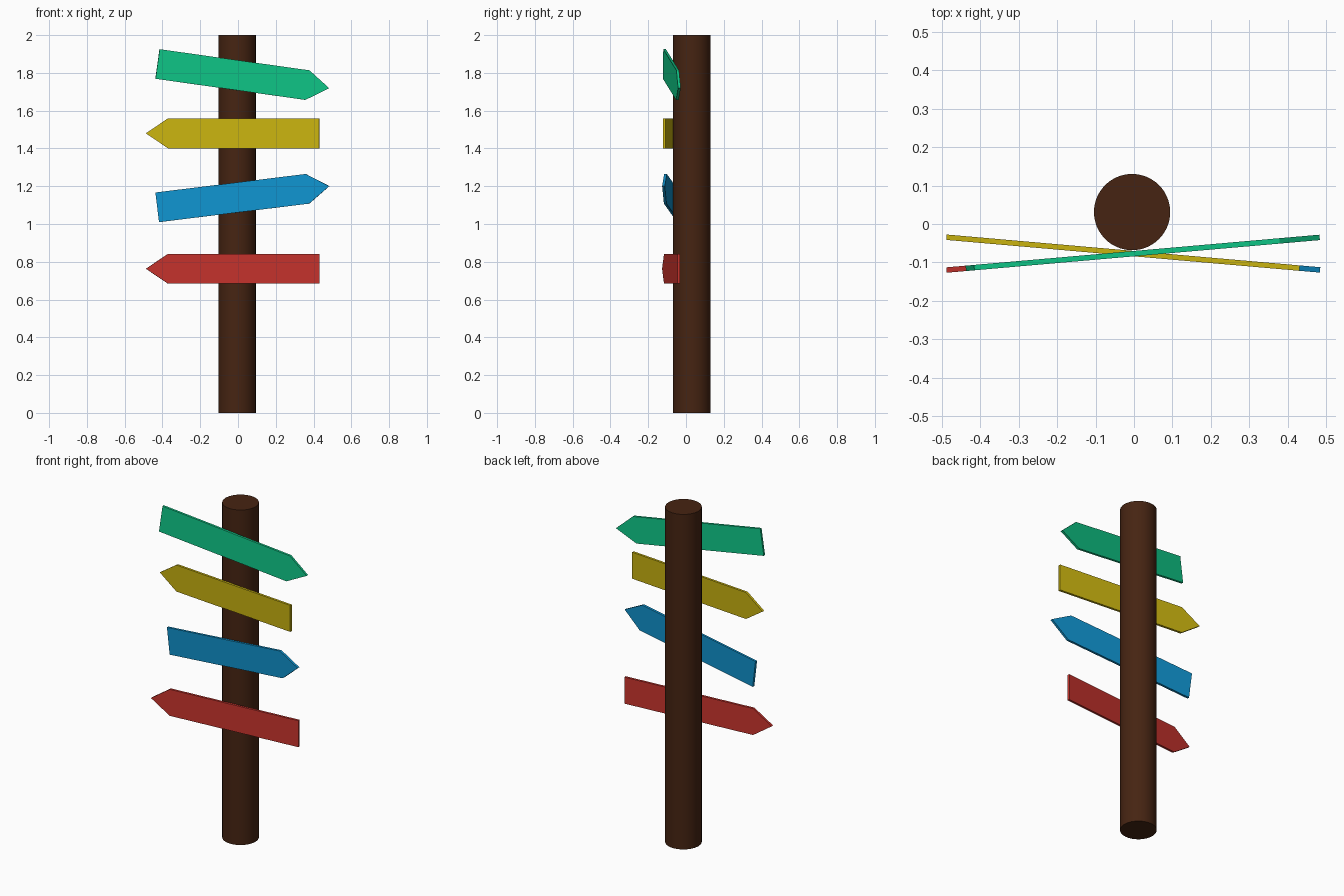
import bpy, bmesh
from math import radians

cube = bpy.data.objects.get("Cube")
if cube:
    bpy.data.objects.remove(cube, do_unlink=True)


def make_material(name, rgb):
    mat = bpy.data.materials.new(name)
    mat.use_nodes = True
    color = (*rgb, 1.0)
    mat.diffuse_color = color
    mat.node_tree.nodes["Principled BSDF"].inputs["Base Color"].default_value = color
    return mat


def make_board(name, mat, direction, z, yaw, pitch):
    """Arrow board pointing along +x (direction 1) or -x (direction -1)."""
    tail, shoulder, tip, half_height, half_depth = -0.432, 0.372, 0.489, 0.079, 0.007
    outline = [(tail, -half_height), (shoulder, -half_height), (tip, 0),
               (shoulder, half_height), (tail, half_height)]
    bm = bmesh.new()
    face = bm.faces.new([bm.verts.new((direction * x, -half_depth, h)) for x, h in outline])
    extruded = bmesh.ops.extrude_face_region(bm, geom=[face])["geom"]
    moved = [v for v in extruded if isinstance(v, bmesh.types.BMVert)]
    bmesh.ops.translate(bm, verts=moved, vec=(0, 2 * half_depth, 0))
    bmesh.ops.recalc_face_normals(bm, faces=bm.faces)
    mesh = bpy.data.meshes.new(name)
    bm.to_mesh(mesh)
    bm.free()
    mesh.materials.append(mat)
    board = bpy.data.objects.new(name, mesh)
    board.location = (0, -0.077, z)
    board.rotation_euler = (0, radians(pitch), radians(yaw))
    bpy.context.collection.objects.link(board)


# Round wooden post
bpy.ops.mesh.primitive_cylinder_add(vertices=64, radius=0.099, depth=2,
                                    location=(-0.005, 0.031, 1))
post = bpy.context.object
post.name = "post"
post.data.materials.append(make_material("dark brown wood", (0.061, 0.0176, 0.006)))
bpy.ops.object.shade_smooth_by_angle(angle=radians(40))

# Arrow boards, top to bottom: name, colour, direction, height, yaw, pitch
boards = [
    ("green", (0.578, 0.005, 0.245)[1:2] + (0.578, 0.245), 1, 1.787, 5, 8),
    ("yellow", (0.59, 0.456, 0.005), -1, 1.48, -5, 0),
    ("blue", (0.005, 0.296, 0.631), 1, 1.141, -5, -7),
    ("red", (0.578, 0.034, 0.026), -1, 0.763, 5, 0),
]
for color, rgb, direction, z, yaw, pitch in boards:
    make_board(color + "_arrow_board", make_material(color + " paint", rgb),
               direction, z, yaw, pitch)
